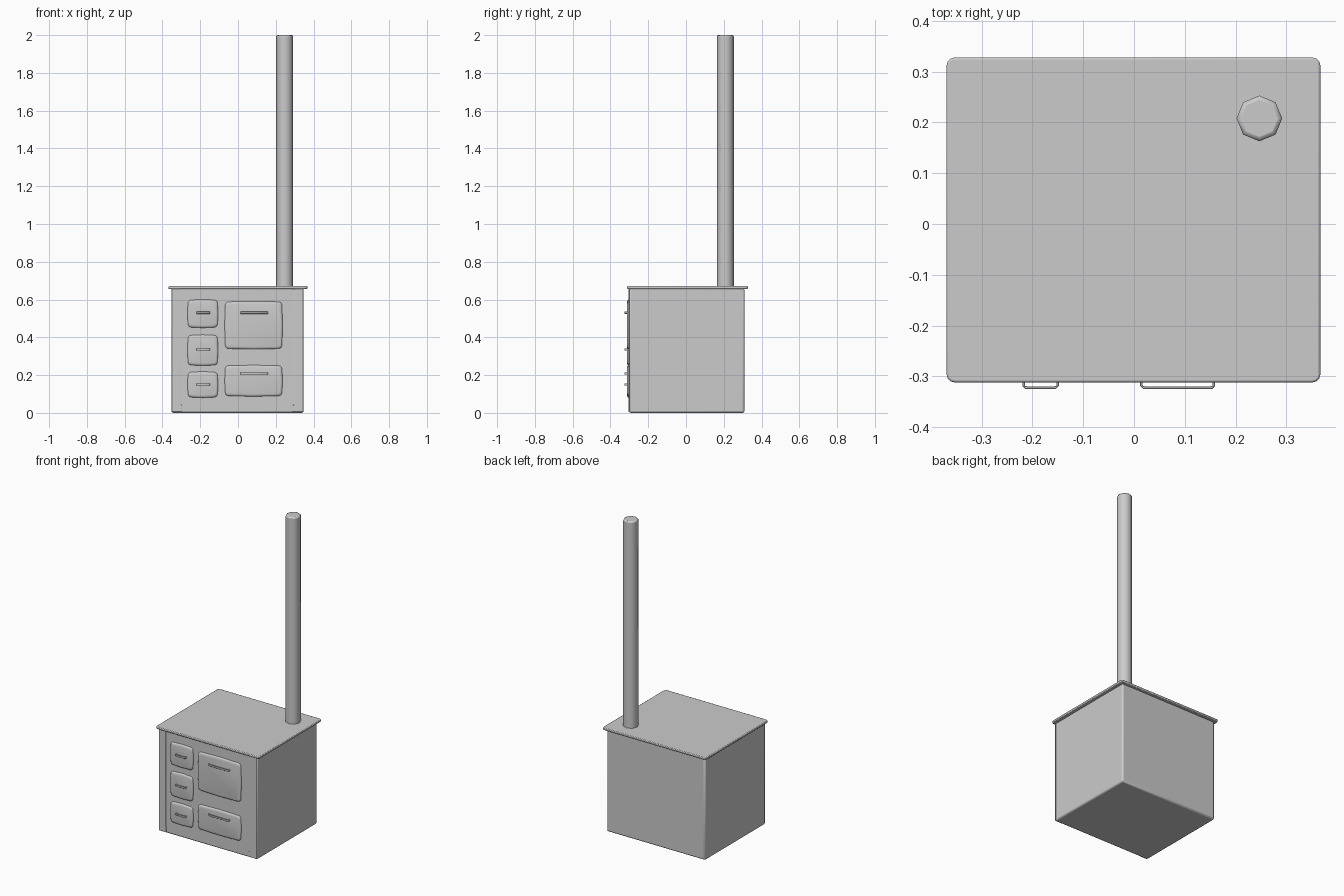
import bpy, bmesh, math

if "Cube" in bpy.data.objects:
    bpy.data.objects.remove(bpy.data.objects["Cube"])


def finish(name, bm, bevel=0.0, segments=2):
    bmesh.ops.recalc_face_normals(bm, faces=bm.faces)
    me = bpy.data.meshes.new(name)
    bm.to_mesh(me)
    bm.free()
    ob = bpy.data.objects.new(name, me)
    bpy.context.collection.objects.link(ob)
    if bevel:
        m = ob.modifiers.new("bevel", 'BEVEL')
        m.width, m.segments, m.limit_method = bevel, segments, 'ANGLE'
        m.angle_limit = math.radians(50)
    bpy.ops.object.select_all(action='DESELECT')
    bpy.context.view_layer.objects.active = ob
    ob.select_set(True)
    bpy.ops.object.shade_smooth_by_angle(angle=math.radians(50))
    return ob


def prism(name, pts, vec, bevel=0.0, segments=2):
    """Extrude a closed outline along a vector."""
    bm = bmesh.new()
    f = bm.faces.new([bm.verts.new(p) for p in pts])
    r = bmesh.ops.extrude_face_region(bm, geom=[f])
    bmesh.ops.translate(bm, vec=vec, verts=[v for v in r["geom"] if isinstance(v, bmesh.types.BMVert)])
    return finish(name, bm, bevel, segments)


def box(name, x0, x1, y0, y1, z0, z1, bevel=0.0, segments=2):
    return prism(name, [(x0, y0, z0), (x1, y0, z0), (x1, y1, z0), (x0, y1, z0)], (0, 0, z1 - z0), bevel, segments)


def rounded(a0, a1, b0, b1, r, bulge=0.0, n=3):
    """Rounded rectangle outline with slightly bulging sides."""
    pts = []
    ca, cb = (a0 + a1) / 2, (b0 + b1) / 2
    for k, (a, b) in enumerate([(a1 - r, b1 - r), (a0 + r, b1 - r), (a0 + r, b0 + r), (a1 - r, b0 + r)]):
        for i in range(n + 1):
            t = math.pi / 2 * (k + i / n)
            pts.append((a + r * math.cos(t), b + r * math.sin(t)))
        pts.append([(ca, b1 + bulge), (a0 - bulge, cb), (ca, b0 - bulge), (a1 + bulge, cb)][k])
    return pts


# Stove body
box("stove_body", -0.353, 0.348, -0.302, 0.31, 0.0, 0.66, 0.01)

# Cooking plate with rounded corners
prism("top_plate", [(x, y, 0.656) for x, y in rounded(-0.369, 0.367, -0.312, 0.328, 0.015)],
      (0, 0, 0.015), 0.004)

# Octagonal chimney pipe with a softened rim
ring = [(0.247 + 0.045 * math.cos(i * math.pi / 4), 0.208 + 0.045 * math.sin(i * math.pi / 4), 0.66)
        for i in range(8)]
prism("chimney_pipe", ring, (0, 0, 1.34), 0.008)


# Doors and drawers: pillow-edged panels, each with a bail handle
def door(name, x0, x1, z0, z1, hx0, hx1, hz):
    bm = bmesh.new()
    loops = []
    for y, d in ((-0.298, 0), (-0.305, 0), (-0.310, 0.004), (-0.312, 0.012)):
        o = rounded(x0 + d, x1 - d, z0 + d, z1 - d, 0.018, 0.003)
        loops.append([bm.verts.new((x, y, z)) for x, z in o])
    n = len(loops[0])
    for a, b in zip(loops, loops[1:]):
        for i in range(n):
            bm.faces.new((a[i], a[(i + 1) % n], b[(i + 1) % n], b[i]))
    bm.faces.new(loops[0])
    bm.faces.new(loops[-1])
    finish(name, bm)
    # U-shaped handle strip
    yb, yf, w, c = -0.308, -0.325, 0.005, 0.006
    pts = [(hx0, yb), (hx0, yf + c), (hx0 + c, yf), (hx1 - c, yf), (hx1, yf + c), (hx1, yb),
           (hx1 - w, yb), (hx1 - w, yf + c), (hx1 - c - w, yf + w),
           (hx0 + c + w, yf + w), (hx0 + w, yf + c), (hx0 + w, yb)]
    prism(name + "_handle", [(x, y, hz - 0.006) for x, y in pts], (0, 0, 0.012), 0.001, 1)


door("upper_left_door", -0.265, -0.108, 0.453, 0.598, -0.22, -0.148, 0.53)
door("middle_left_door", -0.265, -0.108, 0.253, 0.411, -0.22, -0.148, 0.336)
door("lower_left_door", -0.265, -0.108, 0.083, 0.216, -0.22, -0.148, 0.15)
door("oven_door", -0.068, 0.233, 0.34, 0.588, 0.012, 0.16, 0.53)
door("wood_drawer", -0.068, 0.233, 0.09, 0.25, 0.012, 0.16, 0.208)

# Corner posts of the front frame, flaring into small feet
for side, xe in (("left", -0.351), ("right", 0.346)):
    s = 1 if xe < 0 else -1
    prof = [(0, 0.656), (0, 0.005), (0.055, 0.005), (0.055, 0.04), (0.05, 0.045), (0.05, 0.656)]
    prism("front_post_" + side, [(xe + s * x, -0.3, z) for x, z in prof], (0, -0.005, 0), 0.003)
